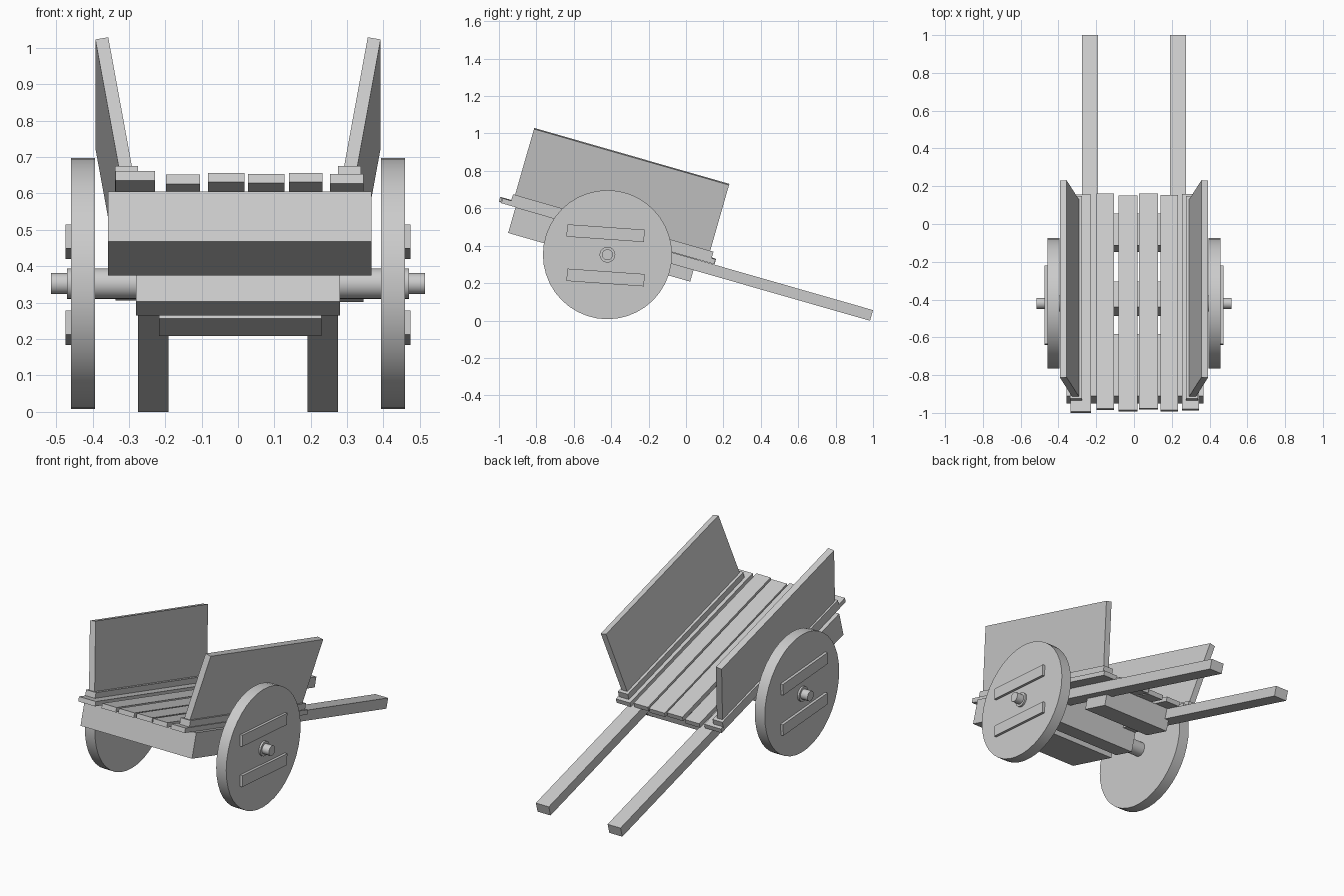
import bpy, math
from mathutils import Matrix, Vector

if "Cube" in bpy.data.objects:
    bpy.data.objects.remove(bpy.data.objects["Cube"])

# The cart body is tilted: front (-y) up, handles down to the ground
TILT = Matrix.Rotation(math.radians(-16), 4, 'X')
AXLE_Y, AXLE_Z = -0.42, 0.352


def box(name, center, size, frame=Matrix(), rot=Matrix()):
    bpy.ops.mesh.primitive_cube_add(size=1)
    ob = bpy.context.object
    ob.name = name
    ob.data.transform(Matrix.Diagonal((*size, 1)))
    ob.matrix_world = frame @ Matrix.Translation(center) @ rot
    return ob


def tilted(name, x0, x1, y0, y1, z0, z1):
    c = Vector((x0 + x1, y0 + y1, z0 + z1)) / 2
    return box(name, c, (x1 - x0, y1 - y0, z1 - z0), TILT)


def cylinder(name, x0, x1, r, sides):
    bpy.ops.mesh.primitive_cylinder_add(
        vertices=sides, radius=r, depth=abs(x1 - x0),
        location=((x0 + x1) / 2, AXLE_Y, AXLE_Z), rotation=(0, math.pi / 2, 0))
    ob = bpy.context.object
    ob.name = name
    bpy.ops.object.shade_smooth_by_angle(angle=math.radians(35))
    return ob


# Floor planks: x0, x1, front end, rear end, lift
for i, (x0, x1, f, r, lift) in enumerate([
        (-0.337, -0.228, -1.137, 0.060, 0.004), (-0.198, -0.105, -1.118, 0.064, 0.0),
        (-0.083, 0.018, -1.128, 0.055, 0.002), (0.027, 0.128, -1.118, 0.064, 0.002),
        (0.140, 0.232, -1.128, 0.057, 0.002), (0.253, 0.345, -1.122, 0.062, 0.0)]):
    tilted(f"floor_plank_{i + 1}", x0, x1, f, r, 0.331 + lift, 0.358 + lift)

# Cross beams under the floor
tilted("front_beam", -0.357, 0.367, -1.043, -0.70, 0.188, 0.331)
tilted("axle_block", -0.28, 0.28, -0.552, -0.412, 0.157, 0.331)
tilted("rear_beam", -0.217, 0.23, -0.212, -0.036, 0.206, 0.331)

# Axle
cylinder("axle", -0.47, 0.47, 0.042, 24)
cylinder("axle_pin", -0.515, 0.515, 0.029, 24)

for s, side in ((-1, "left"), (1, "right")):
    # Handle shaft
    tilted(f"{side}_handle", s * 0.233 - 0.042, s * 0.233 + 0.042, -0.70, 0.946, 0.27, 0.329)
    # Side rail and leaning side panel
    tilted(f"{side}_rail", s * 0.307 - 0.032, s * 0.307 + 0.032, -1.075, 0.04, 0.356, 0.394)
    box(f"{side}_panel", (s * 0.341, -0.521, 0.572), (0.036, 1.085, 0.388),
        TILT, Matrix.Rotation(s * math.radians(10), 4, 'Y'))
    # Solid wheel with two cleats
    cylinder(f"{side}_wheel", s * 0.394, s * 0.459, 0.345, 40)
    for z, n in ((0.467, "upper"), (0.23, "lower")):
        box(f"{side}_{n}_cleat", (s * 0.464, -0.43, z), (0.022, 0.415, 0.066),
            rot=Matrix.Rotation(math.radians(-4), 4, 'X'))
